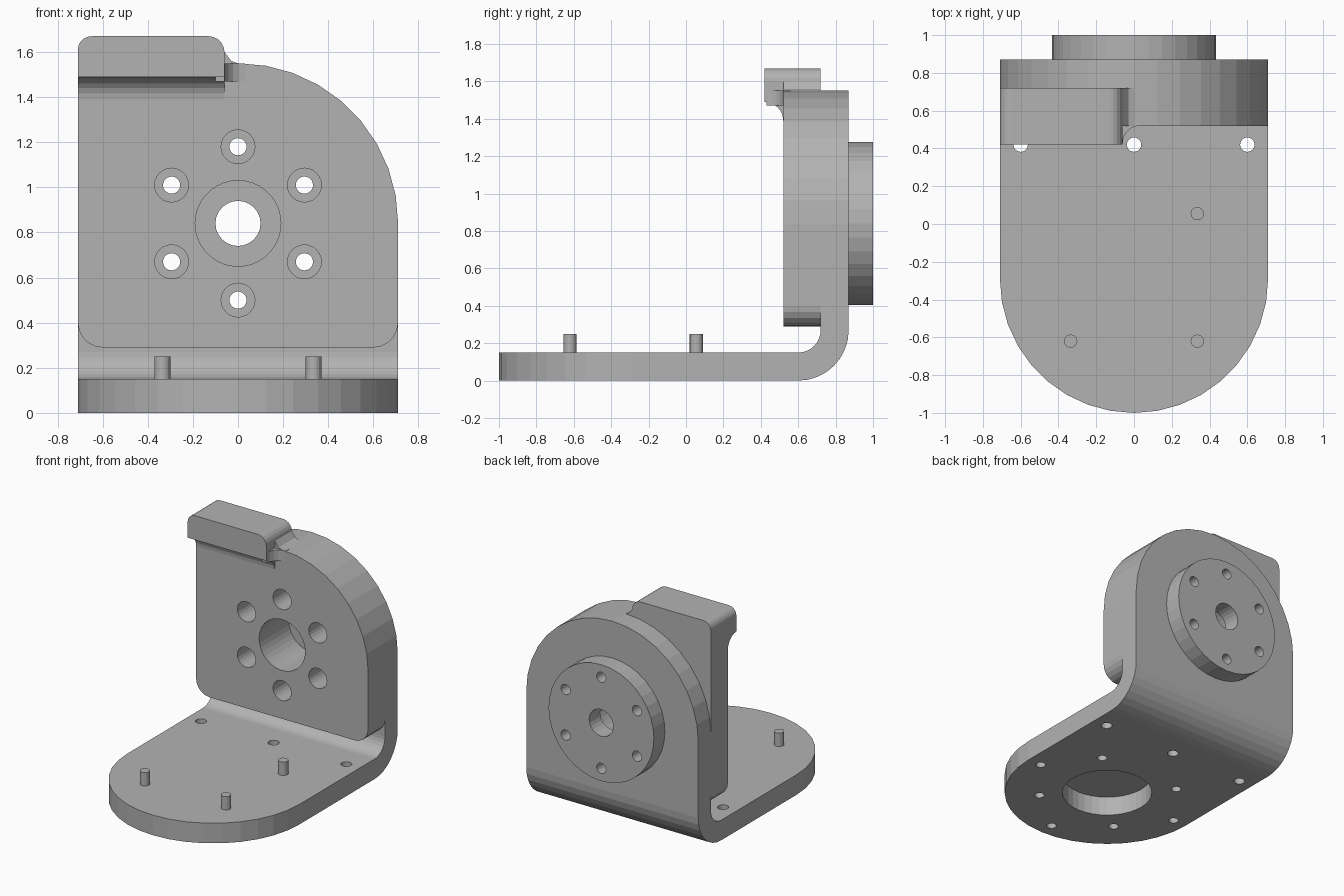
import bpy, bmesh
from math import cos, sin, pi, radians
from mathutils import Vector

cube = bpy.data.objects.get("Cube")
if cube:
    bpy.data.objects.remove(cube, do_unlink=True)

GREY = (0.45, 0.45, 0.45, 1)
mat = bpy.data.materials.new("plain grey")
mat.use_nodes = True
mat.diffuse_color = GREY
mat.node_tree.nodes["Principled BSDF"].inputs["Base Color"].default_value = GREY

HALF = 0.71        # half width, also the radius of the rounded ends
HUB = 0.84         # height of the hub axis
NOSE = -0.29       # centre of the rounded base end
AXES = {"x": lambda u, v, w: Vector((w, u, v)),
        "y": lambda u, v, w: Vector((u, w, v)),
        "z": lambda u, v, w: Vector((u, v, w))}


def arc(cu, cv, r, start, end, steps):
    """Points on an arc, angles in degrees."""
    angles = [radians(start + (end - start) * i / steps) for i in range(steps + 1)]
    return [(cu + r * cos(a), cv + r * sin(a)) for a in angles]


def prism(name, outline, axis, lo, hi):
    """Extrude an outline along an axis."""
    bm = bmesh.new()
    verts = [bm.verts.new(AXES[axis](u, v, lo)) for u, v in outline]
    face = bm.faces.new(verts)
    moved = bmesh.ops.extrude_face_region(bm, geom=[face])["geom"]
    bmesh.ops.translate(bm, vec=AXES[axis](0, 0, hi - lo),
                        verts=[g for g in moved if isinstance(g, bmesh.types.BMVert)])
    bmesh.ops.remove_doubles(bm, verts=bm.verts, dist=0.0001)
    bmesh.ops.recalc_face_normals(bm, faces=bm.faces)
    mesh = bpy.data.meshes.new(name)
    bm.to_mesh(mesh)
    bm.free()
    mesh.materials.append(mat)
    obj = bpy.data.objects.new(name, mesh)
    bpy.context.scene.collection.objects.link(obj)
    return obj


def cylinder(name, u, v, r, axis, lo, hi, steps=24):
    return prism(name, arc(u, v, r, 0, 360, steps)[:-1], axis, lo, hi)


def combine(obj, operation, other):
    """Apply a boolean and remove the helper."""
    mod = obj.modifiers.new("combine", "BOOLEAN")
    mod.operation, mod.object, mod.solver = operation, other, "EXACT"
    bpy.context.view_layer.update()
    graph = bpy.context.evaluated_depsgraph_get()
    mesh = bpy.data.meshes.new_from_object(obj.evaluated_get(graph))
    obj.modifiers.clear()
    obj.data = mesh
    bpy.data.objects.remove(other, do_unlink=True)


def drill(obj, *hole):
    combine(obj, "DIFFERENCE", cylinder("drill", *hole))


# Bent bracket: L profile trimmed by the rounded plan and elevation
profile = ([(-1.2, 0)] + arc(0.6, 0.27, 0.27, -90, 0, 8) + [(0.87, 1.8), (0.72, 1.8)]
           + arc(0.6, 0.27, 0.12, 0, -90, 8) + [(-1.2, 0.15)])
bracket = prism("bent_bracket", profile, "x", -0.8, 0.8)
plan = arc(0, NOSE, HALF, 180, 360, 18) + [(HALF, 1.2), (-HALF, 1.2)]
combine(bracket, "INTERSECT", prism("plan", plan, "z", -0.5, 2))
elevation = arc(0, HUB, HALF, 0, 180, 18) + [(-HALF, -0.5), (HALF, -0.5)]
combine(bracket, "INTERSECT", prism("elevation", elevation, "y", -1.5, 1.5))

# Base holes: rear through holes, blind holes and the underside recess
for x in (-0.6, 0, 0.6):
    drill(bracket, x, 0.42, 0.038, "z", -0.1, 0.3)
for x, y in ((-0.6, NOSE), (0.6, NOSE), (0, NOSE - 0.6)):
    drill(bracket, x, y, 0.034, "z", -0.1, 0.14)
for x in (-0.335, 0.335):
    for y in (0.055, -0.62):
        drill(bracket, x, y, 0.034, "z", -0.1, 0.14)
drill(bracket, 0, NOSE, 0.31, "z", -0.1, 0.143, 36)

# Pegs on the base
for name, x, y in (("front_right_peg", -0.335, -0.62), ("front_left_peg", 0.335, -0.62),
                   ("rear_left_peg", 0.335, 0.055)):
    cylinder(name, x, y, 0.035, "z", 0.145, 0.25, 16)

# Front plate: one rounded upper corner, one square upper corner
outline = (arc(0, HUB, HALF, 0, 90, 9) + [(-0.03, 1.56), (-0.06, 1.6), (-HALF, 1.6)]
           + arc(-0.6, 0.4, 0.11, 180, 270, 5) + arc(0.6, 0.4, 0.11, 270, 360, 5))
plate = prism("front_plate", outline, "y", 0.52, 0.72)

# Stop block with a cove under its overhang and a flare at its inner end
block = ([(-HALF, 1.49)] + [(-0.06, 1.49)] + arc(-0.13, 1.6, 0.07, 0, 90, 5)
         + arc(-0.65, 1.61, 0.06, 90, 180, 5))
combine(plate, "UNION", prism("stop_block", block, "y", 0.42, 0.72))
cove = arc(0.42, 1.39, 0.1, 90, 0, 6) + [(0.56, 1.39), (0.56, 1.52), (0.42, 1.52)]
combine(plate, "UNION", prism("cove", cove, "x", -HALF, -0.06))
flare = arc(0.03, 0.43, 0.09, 180, 90, 5) + [(0.03, 0.56), (-0.1, 0.56), (-0.1, 0.43)]
combine(plate, "UNION", prism("flare", flare, "z", 1.47, 1.55))

# Round rear flange
flange = cylinder("rear_flange", 0, HUB, 0.435, "y", 0.87, 1.0, 36)

# Hub bore and ring of counterbored bolt holes
bolts = [(0.34 * cos(pi / 6 + k * pi / 3), HUB + 0.34 * sin(pi / 6 + k * pi / 3))
         for k in range(6)]
for part in (plate, bracket):
    drill(part, 0, HUB, 0.19, "y", 0.4, 0.9, 36)
    for x, z in bolts:
        drill(part, x, z, 0.075, "y", 0.4, 0.9)
drill(flange, 0, HUB, 0.1, "y", 0.8, 1.1)
for x, z in bolts:
    drill(flange, x, z, 0.038, "y", 0.8, 1.1)
